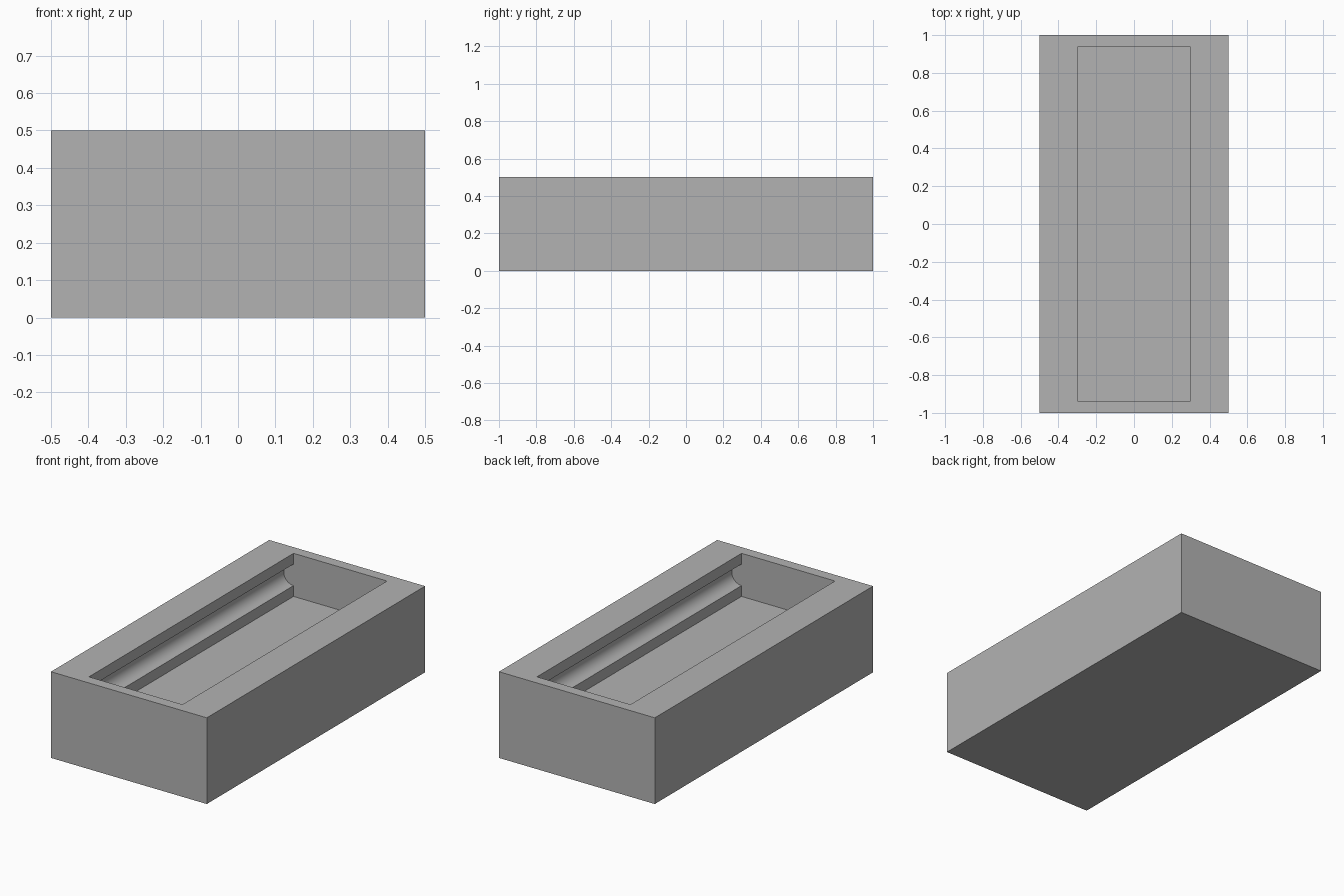
import bpy
import bmesh
from math import cos, sin, pi

LENGTH, WIDTH, HEIGHT = 2.0, 1.0, 0.5
POCKET_X, POCKET_Y, FLOOR_Z = 0.3, 0.9375, 0.25
GROOVE_Z, GROOVE_R, STEPS = 0.375, 0.0625, 24

default = bpy.data.objects.get("Cube")
if default:
    bpy.data.objects.remove(default, do_unlink=True)

grey = bpy.data.materials.new("plain grey")
grey.use_nodes = True
colour = (0.45, 0.45, 0.45, 1)
grey.diffuse_color = colour
grey.node_tree.nodes["Principled BSDF"].inputs["Base Color"].default_value = colour


def extrude_profile(name, profile, half_length):
    """Solid with an (x, z) profile running along y."""
    bm = bmesh.new()
    face = bm.faces.new([bm.verts.new((x, -half_length, z)) for x, z in profile])
    result = bmesh.ops.extrude_face_region(bm, geom=[face])
    moved = [g for g in result["geom"] if isinstance(g, bmesh.types.BMVert)]
    bmesh.ops.translate(bm, verts=moved, vec=(0, 2 * half_length, 0))
    bmesh.ops.recalc_face_normals(bm, faces=bm.faces)
    mesh = bpy.data.meshes.new(name)
    bm.to_mesh(mesh)
    bm.free()
    mesh.materials.append(grey)
    obj = bpy.data.objects.new(name, mesh)
    bpy.context.collection.objects.link(obj)
    return obj


# Outer block
w = WIDTH / 2
block = extrude_profile("tray_block", [(-w, 0), (w, 0), (w, HEIGHT), (-w, HEIGHT)], LENGTH / 2)

# Pocket cutter: straight walls with a half-round groove along each side
angles = [-pi / 2 + pi * i / STEPS for i in range(STEPS + 1)]
right = [(POCKET_X, FLOOR_Z)]
right += [(POCKET_X + GROOVE_R * cos(a), GROOVE_Z + GROOVE_R * sin(a)) for a in angles]
right += [(POCKET_X, HEIGHT + 0.1)]
left = [(-x, z) for x, z in reversed(right)]
cutter = extrude_profile("pocket_cutter", right + left, POCKET_Y)
cutter.hide_render = True

# Cut the pocket and drop the cutter
cut = block.modifiers.new("pocket", 'BOOLEAN')
cut.operation = 'DIFFERENCE'
cut.solver = 'EXACT'
cut.object = cutter
bpy.ops.object.select_all(action='DESELECT')
block.select_set(True)
bpy.context.view_layer.objects.active = block
bpy.ops.object.modifier_apply(modifier=cut.name)
bpy.data.objects.remove(cutter, do_unlink=True)

# Smooth grooves, sharp edges elsewhere
bpy.ops.object.shade_smooth_by_angle(angle=pi / 6)
